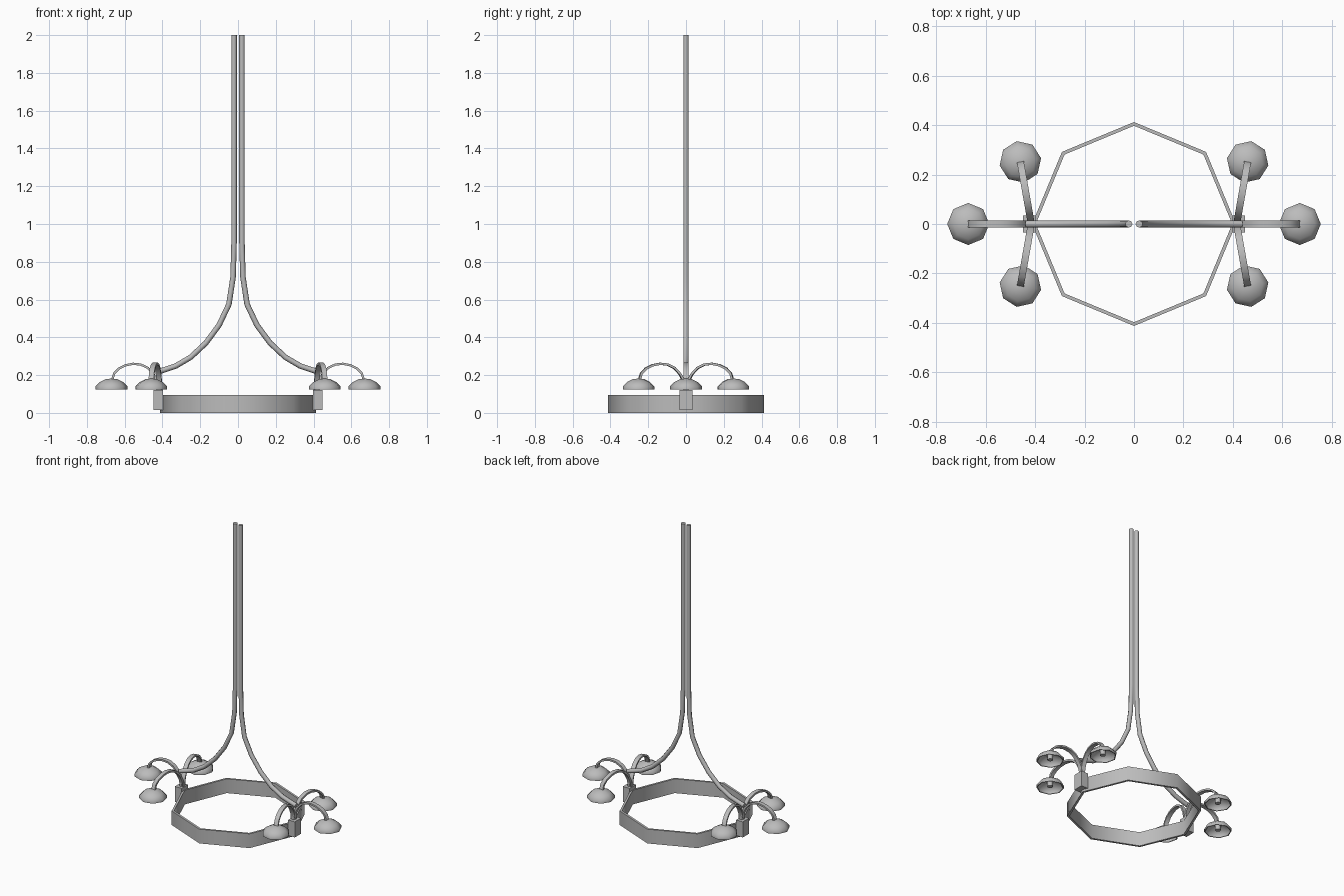
import bpy, bmesh, math
from mathutils import Vector, Matrix

old = bpy.data.objects.get("Cube")
if old:
    bpy.data.objects.remove(old)

metal = bpy.data.materials.new("grey metal")
metal.use_nodes = True
GREY = (0.5, 0.5, 0.5, 1)
metal.diffuse_color = GREY
metal.node_tree.nodes["Principled BSDF"].inputs["Base Color"].default_value = GREY


def finish(name, bm, matrix=None, angle=50):
    """Turn a bmesh into a smooth-shaded object."""
    if matrix:
        bmesh.ops.transform(bm, matrix=matrix, verts=bm.verts)
    bmesh.ops.recalc_face_normals(bm, faces=bm.faces)
    mesh = bpy.data.meshes.new(name)
    bm.to_mesh(mesh)
    bm.free()
    mesh.materials.append(metal)
    ob = bpy.data.objects.new(name, mesh)
    bpy.context.collection.objects.link(ob)
    bpy.ops.object.select_all(action='DESELECT')
    ob.select_set(True)
    bpy.context.view_layer.objects.active = ob
    bpy.ops.object.shade_smooth_by_angle(angle=math.radians(angle))


def lathe(profile, closed=False, sides=8):
    """Revolve (radius, z) points around z; a zero radius makes a pole."""
    bm = bmesh.new()
    rings = []
    for r, z in profile:
        if r == 0:
            rings.append([bm.verts.new((0, 0, z))] * sides)
        else:
            rings.append([bm.verts.new((r * math.cos(math.tau * i / sides),
                                        r * math.sin(math.tau * i / sides), z))
                          for i in range(sides)])
    pairs = list(zip(rings, rings[1:]))
    if closed:
        pairs.append((rings[-1], rings[0]))
    for a, b in pairs:
        for i in range(sides):
            j = (i + 1) % sides
            corners = list(dict.fromkeys((a[i], a[j], b[j], b[i])))
            if len(corners) > 2:
                bm.faces.new(corners)
    return bm


def sweep(path, section):
    """Sweep a (across, y) section along (x, z) points in the xz plane."""
    bm = bmesh.new()
    pts = [Vector((x, 0, z)) for x, z in path]
    rings = []
    for i, p in enumerate(pts):
        t = (pts[min(i + 1, len(pts) - 1)] - pts[max(i - 1, 0)]).normalized()
        n = Vector((t.z, 0, -t.x))
        rings.append([bm.verts.new(p + n * u + Vector((0, v, 0))) for u, v in section])
    k = len(section)
    for a, b in zip(rings, rings[1:]):
        for i in range(k):
            j = (i + 1) % k
            bm.faces.new((a[i], a[j], b[j], b[i]))
    bm.faces.new(rings[0])
    bm.faces.new(rings[-1])
    return bm


# Octagonal ring band
finish("ring", lathe([(0.412, 0), (0.412, 0.096), (0.397, 0.096), (0.397, 0)],
                     closed=True))

ROD_PATH = [(0.021, 2), (0.021, 0.9), (0.026, 0.72), (0.048, 0.575), (0.1, 0.465),
            (0.17, 0.37), (0.25, 0.295), (0.33, 0.248), (0.39, 0.228), (0.435, 0.215)]
ROD_SECTION = [(0.0145 * math.cos(math.tau * i / 8), 0.0145 * math.sin(math.tau * i / 8))
               for i in range(8)]
STRIP = [(-0.006, -0.014), (0.006, -0.014), (0.006, 0.014), (-0.006, 0.014)]
ARM_PATH = [(0, 0.1), (0.012, 0.165), (0.032, 0.205), (0.062, 0.238), (0.1, 0.256),
            (0.14, 0.26), (0.18, 0.252), (0.215, 0.235), (0.24, 0.21), (0.252, 0.17)]
SHADE = [(0.085, 0.123), (0.085, 0.14), (0.062, 0.163), (0.032, 0.178), (0, 0.182),
         (0, 0.176), (0.03, 0.172), (0.057, 0.157), (0.079, 0.137), (0.079, 0.123)]
BULB = [(0, 0.178), (0.018, 0.178), (0.018, 0.13), (0, 0.13)]

for side, half_turn in (("left", 0), ("right", math.pi)):
    turn = Matrix.Rotation(half_turn, 4, 'Z')

    # Long curved support rod
    finish(side + "_rod", sweep(ROD_PATH, ROD_SECTION), turn)

    # Bracket block holding the arms on the ring
    block = bmesh.new()
    bmesh.ops.create_cube(block, size=1, matrix=Matrix.Translation((0.423, 0, 0.068))
                          @ Matrix.Diagonal((0.05, 0.068, 0.105, 1)))
    finish(side + "_bracket", block, turn)

    # Three arched arms, each with a hollow shade and a bulb
    for label, degrees in (("first_side", -80), ("outer", 0), ("second_side", 80)):
        arm = turn @ Matrix.Translation((0.415, 0, 0)) @ Matrix.Rotation(
            math.radians(degrees), 4, 'Z')
        tip = arm @ Matrix.Translation((0.255, 0, 0))
        name = f"{side}_{label}"
        finish(name + "_arm", sweep(ARM_PATH, STRIP), arm)
        finish(name + "_shade", lathe(SHADE, closed=True), tip)
        finish(name + "_bulb", lathe(BULB), tip)
